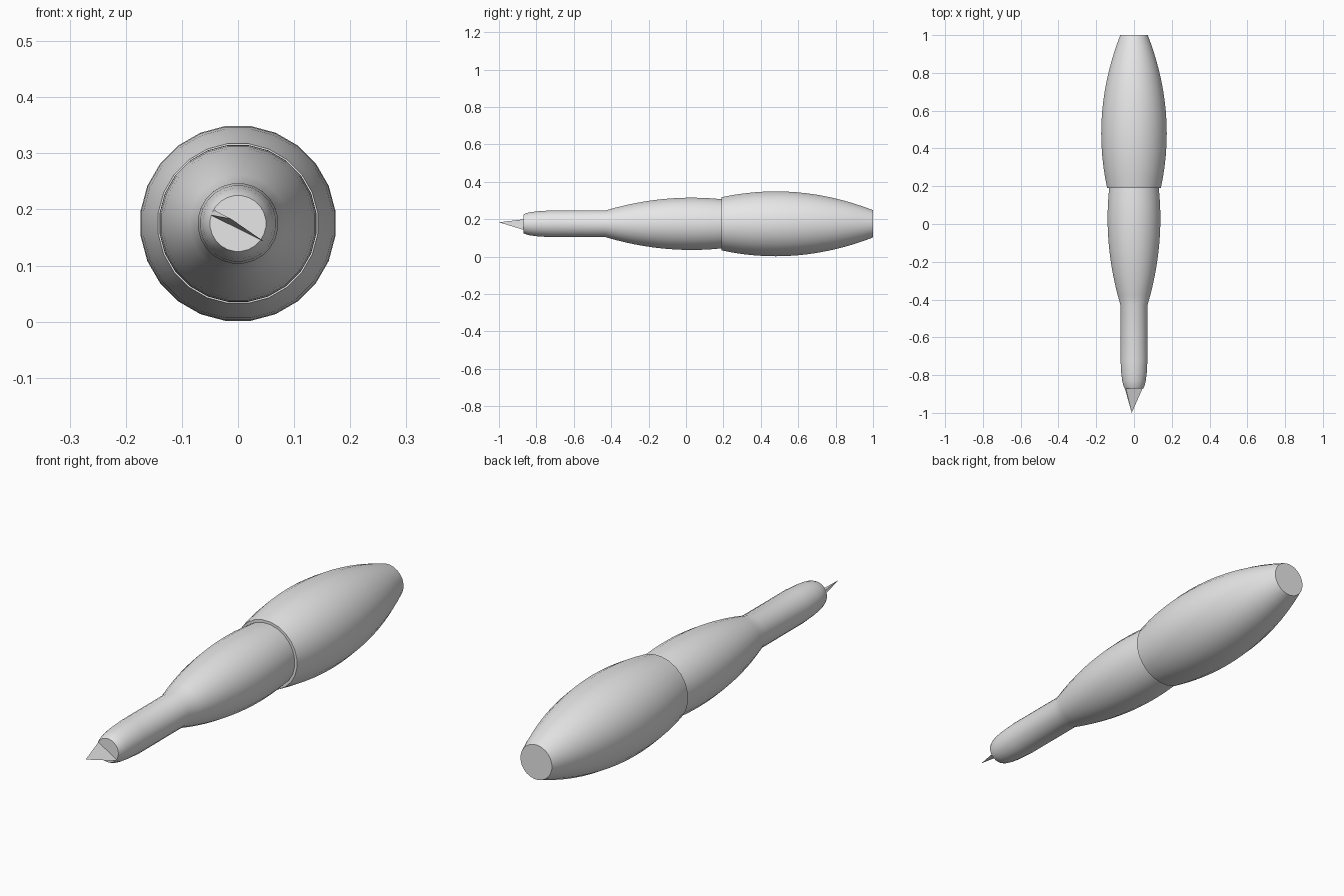
import bpy
import bmesh
from math import cos, sin, pi, radians
from mathutils import Vector

cube = bpy.data.objects.get("Cube")
if cube:
    bpy.data.objects.remove(cube, do_unlink=True)

AXIS_Z = 0.175
SIDES = 24

grey = bpy.data.materials.new("plain grey")
grey.use_nodes = True
grey.diffuse_color = (0.8, 0.8, 0.8, 1)
grey.node_tree.nodes["Principled BSDF"].inputs["Base Color"].default_value = (0.8, 0.8, 0.8, 1)


def finish(name, bm):
    bmesh.ops.recalc_face_normals(bm, faces=bm.faces)
    mesh = bpy.data.meshes.new(name)
    bm.to_mesh(mesh)
    bm.free()
    mesh.materials.append(grey)
    obj = bpy.data.objects.new(name, mesh)
    bpy.context.collection.objects.link(obj)
    return obj


def lathe(name, profile):
    """Turn (y, radius) pairs about the long axis, capping both ends."""
    bm = bmesh.new()
    rings = []
    for y, r in profile:
        angles = [2 * pi * (i + 0.5) / SIDES for i in range(SIDES)]
        rings.append([bm.verts.new((r * sin(a), y, AXIS_Z + r * cos(a))) for a in angles])
    for a, b in zip(rings, rings[1:]):
        for i in range(SIDES):
            j = (i + 1) % SIDES
            bm.faces.new((a[i], a[j], b[j], b[i]))
    bm.faces.new(rings[0])
    bm.faces.new(rings[-1])
    obj = finish(name, bm)
    bpy.ops.object.select_all(action="DESELECT")
    obj.select_set(True)
    bpy.context.view_layer.objects.active = obj
    bpy.ops.object.shade_smooth_by_angle(angle=radians(30))
    return obj


def bulge(start, end, peak, radius, curve, steps):
    """Parabolic barrel profile."""
    ys = [start + (end - start) * i / steps for i in range(steps + 1)]
    return [(y, radius - curve * (y - peak) ** 2) for y in ys]


# Rear handle, a barrel with flat ends
lathe("rear_handle", bulge(0.19, 1.0, 0.48, 0.175, 0.375, 14))

# Front grip tapering into the neck with a rounded nose
nose = [(-0.87, 0.05), (-0.855, 0.057), (-0.83, 0.063), (-0.79, 0.068), (-0.72, 0.072)]
lathe("grip_and_neck", nose + bulge(-0.43, 0.2, 0.03, 0.141, 0.326, 12))

# Thin pointed blade, blunt along its back and sharp on the other side
bm = bmesh.new()
back_top, back_low, edge, tip = [
    bm.verts.new(Vector(p)) for p in (
        (-0.043, -0.869, 0.199), (-0.049, -0.869, 0.190),
        (0.046, -0.869, 0.143), (-0.012, -1.0, 0.183))]
for face in ((back_top, back_low, edge), (back_top, back_low, tip),
             (back_low, edge, tip), (edge, back_top, tip)):
    bm.faces.new(face)
finish("blade", bm)
